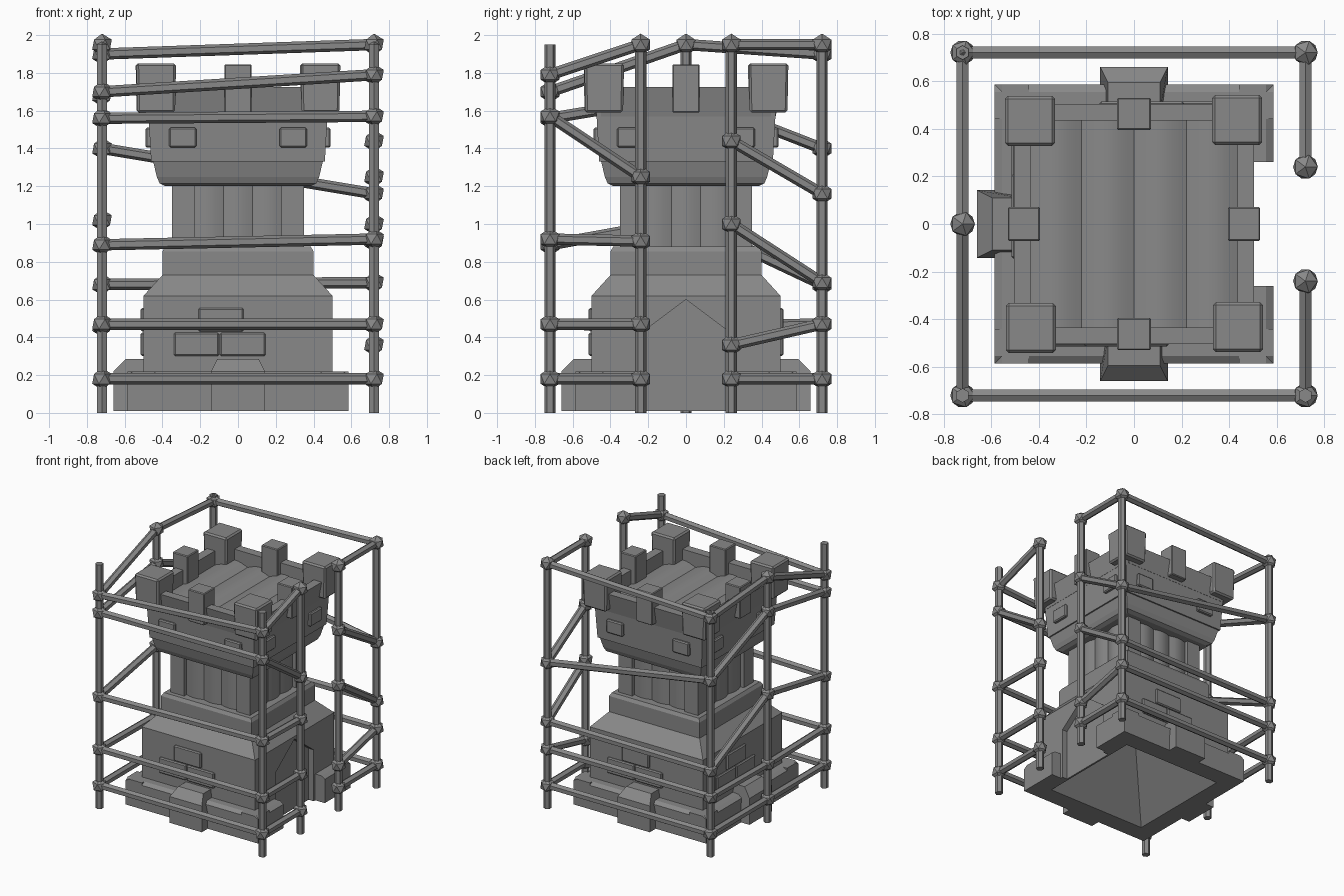
import bpy, bmesh, math
from mathutils import Vector, Matrix

cube = bpy.data.objects.get("Cube")
if cube:
    bpy.data.objects.remove(cube, do_unlink=True)

stone = bpy.data.materials.new("grey_stone")
stone.use_nodes = True
GREY = (0.25, 0.25, 0.25, 1)
stone.diffuse_color = GREY
stone.node_tree.nodes["Principled BSDF"].inputs["Base Color"].default_value = GREY


def finish(name, bm, turn=0, smooth=False):
    """Turn a bmesh about z, then make it an object."""
    bm.transform(Matrix.Rotation(turn, 4, 'Z'))
    bmesh.ops.recalc_face_normals(bm, faces=bm.faces)
    mesh = bpy.data.meshes.new(name)
    bm.to_mesh(mesh)
    bm.free()
    mesh.materials.append(stone)
    obj = bpy.data.objects.new(name, mesh)
    bpy.context.collection.objects.link(obj)
    if smooth:
        bpy.ops.object.select_all(action='DESELECT')
        obj.select_set(True)
        bpy.context.view_layer.objects.active = obj
        bpy.ops.object.shade_smooth_by_angle(angle=math.radians(30))
    return obj


def box(name, low, high, turn=0, bevel=0):
    low, high = Vector(low), Vector(high)
    bm = bmesh.new()
    bmesh.ops.create_cube(bm, size=1)
    for v in bm.verts:
        v.co = (low + high) / 2 + v.co * (high - low)
    if bevel:
        bmesh.ops.bevel(bm, geom=bm.edges[:], offset=bevel, segments=1, affect='EDGES')
    return finish(name, bm, turn)


def square_loft(name, rings, apex=None):
    """Stack square rings of (half width, height); apex hollows the bottom."""
    bm = bmesh.new()
    loops = [[bm.verts.new((sx * r, sy * r, z)) for sx, sy in
              ((-1, -1), (1, -1), (1, 1), (-1, 1))] for r, z in rings]
    for a, b in zip(loops, loops[1:]):
        for i in range(4):
            j = (i + 1) % 4
            bm.faces.new((a[i], a[j], b[j], b[i]))
    bm.faces.new(loops[-1])
    if apex:
        tip = bm.verts.new((0, 0, apex))
        for i in range(4):
            bm.faces.new((loops[0][i], tip, loops[0][(i + 1) % 4]))
    else:
        bm.faces.new(loops[0])
    return finish(name, bm)


def prism(name, points, start, end, axis, turn=0, smooth=False):
    """Extrude a 2D outline along the x or y axis."""
    bm = bmesh.new()
    place = (lambda p, d: (d, p[0], p[1])) if axis == 'x' else (lambda p, d: (p[0], d, p[1]))
    a, b = ([bm.verts.new(place(p, d)) for p in points] for d in (start, end))
    bm.faces.new(a)
    bm.faces.new(b)
    n = len(points)
    for i in range(n):
        j = (i + 1) % n
        bm.faces.new((a[i], a[j], b[j], b[i]))
    return finish(name, bm, turn, smooth)


def rod(name, start, end, radius=0.03):
    start, end = Vector(start), Vector(end)
    bm = bmesh.new()
    bmesh.ops.create_cone(bm, cap_ends=True, segments=6, radius1=radius,
                          radius2=radius, depth=(end - start).length)
    turn = (end - start).to_track_quat('Z', 'Y').to_matrix().to_4x4()
    bm.transform(Matrix.Translation((start + end) / 2) @ turn)
    return finish(name, bm)


QUARTER = math.pi / 2
SIDES = {"front": 0, "right": QUARTER, "back": 2 * QUARTER, "left": -QUARTER}

# Tower body with a hollow underside
body = square_loft("tower_body", [(0.44, 0.01), (0.5, 0.01), (0.5, 0.62), (0.4, 0.73),
                                  (0.4, 0.855), (0.385, 0.88), (0.3, 0.88)], apex=0.55)

# Pointed doorway recess
cutter = prism("door_cutter", [(-0.24, -0.1), (0.24, -0.1), (0.24, 0.42), (0, 0.6), (-0.24, 0.42)],
               0.455, 0.7, 'x')
cutter.hide_render = True
mod = body.modifiers.new("doorway", 'BOOLEAN')
mod.operation = 'DIFFERENCE'
mod.object = cutter
bpy.context.view_layer.objects.active = body
bpy.ops.object.modifier_apply(modifier=mod.name)
bpy.data.objects.remove(cutter, do_unlink=True)

# Plinth, open at the doorway
plinth = [(-0.44, 0.01), (-0.585, 0.01), (-0.585, 0.2), (-0.555, 0.22), (-0.44, 0.22)]
for side, turn in SIDES.items():
    spans = [(-0.585, -0.26), (0.26, 0.585)] if side == "right" else [(-0.585, 0.585)]
    for a, b in spans:
        prism(f"{side}_plinth", plinth, a, b, 'x', turn)

# Buttresses and raised bricks on the three closed sides
for side in ("front", "back", "left"):
    turn = SIDES[side]
    bm = bmesh.new()
    outline = [(-0.66, 0.01), (-0.66, 0.22), (-0.595, 0.285), (-0.48, 0.285), (-0.48, 0.01)]
    ends = []
    for s in (-1, 1):
        ends.append([bm.verts.new((s * (0.11 if z > 0.25 else 0.142), y, z)) for y, z in outline])
        bm.faces.new(ends[-1])
    for i in range(5):
        j = (i + 1) % 5
        bm.faces.new((ends[0][i], ends[0][j], ends[1][j], ends[1][i]))
    finish(f"{side}_buttress", bm, turn)
    for x, z in ((-0.34, 0.3), (-0.095, 0.3), (-0.21, 0.43)):
        box(f"{side}_brick", (x, -0.515, z), (x + 0.24, -0.48, z + 0.125), turn, 0.008)

# Column with corner posts and rounded planks
box("column_core", (-0.31, -0.31, 0.86), (0.31, 0.31, 1.22))
for sx in (-1, 1):
    for sy in (-1, 1):
        x, y = sorted((sx * 0.23, sx * 0.35)), sorted((sy * 0.23, sy * 0.35))
        box("column_post", (x[0], y[0], 0.87), (x[1], y[1], 1.22))
for side, turn in SIDES.items():
    for i in range(3):
        x = -0.233 + i * 0.155
        bm = bmesh.new()
        rows = [[bm.verts.new((x + 0.155 * t / 4, -0.318 - 0.018 * math.sin(math.pi * t / 4), z))
                 for t in range(5)] for z in (0.87, 1.22)]
        for t in range(4):
            bm.faces.new((rows[0][t], rows[0][t + 1], rows[1][t + 1], rows[1][t]))
        finish(f"{side}_column_plank", bm, turn, True)

# Corbel and head
square_loft("corbel", [(0.385, 1.2), (0.415, 1.215), (0.43, 1.25), (0.45, 1.335)])
square_loft("head", [(0.46, 1.33), (0.475, 1.6)])
for side, turn in SIDES.items():
    for x in (-0.365, 0.22):
        box(f"{side}_head_stone", (x, -0.49, 1.405), (x + 0.145, -0.44, 1.51), turn, 0.008)
    # Parapet wall and middle merlon
    prism(f"{side}_parapet", [(-0.435, 1.57), (-0.475, 1.57), (-0.505, 1.725), (-0.435, 1.725)],
          -0.45, 0.45, 'x', turn)
    box(f"{side}_merlon", (-0.072, -0.53, 1.59), (0.072, -0.395, 1.845), turn, 0.006)
    # Corner merlon, slightly flared
    bm = bmesh.new()
    bmesh.ops.create_cube(bm, size=1)
    for v in bm.verts:
        grow = 0.21 if v.co.z > 0 else 0.2
        v.co = Vector((-0.433 + v.co.x * grow, -0.437 + v.co.y * grow, 1.72 + v.co.z * 0.26))
    bmesh.ops.bevel(bm, geom=bm.edges[:], offset=0.012, segments=1, affect='EDGES')
    finish(f"{side}_corner_merlon", bm, turn)

# Roof deck of four rounded planks
for i in range(4):
    x = -0.44 + i * 0.22
    arc = [(x + 0.22 * t / 8, 1.61 + 0.03 * math.sin(math.pi * t / 8)) for t in range(9)]
    prism("deck_plank", [(x + 0.22, 1.58), (x, 1.58)] + arc, -0.44, 0.44, 'y', smooth=True)

# Scaffold: each pole has joints at five heights, tied to the next pole
P = 0.72
poles = [
    ((P, -0.24), (0.18, 0.47, 0.91, 1.25, 1.95)),
    ((P, -P), (0.18, 0.47, 0.92, 1.57, 1.79)),
    ((-P, -P), (0.18, 0.47, 0.89, 1.56, 1.7)),
    ((-P, 0), (0.18, 0.46, 1.02, 1.68, 1.95)),
    ((-P, P), (0.18, 0.47, 0.68, 1.4, 1.9)),
    ((P, P), (0.18, 0.47, 0.69, 1.16, 1.95)),
    ((P, 0.24), (0.18, 0.36, 1.0, 1.44, 1.95)),
]
for (x, y), heights in poles:
    rod("scaffold_pole", (x, y, 0), (x, y, 1.95))
    for z in heights:
        bm = bmesh.new()
        bmesh.ops.create_icosphere(bm, subdivisions=1, radius=0.058)
        bm.transform(Matrix.Translation((x, y, z)))
        finish("scaffold_joint", bm)
for (a, za), (b, zb) in zip(poles, poles[1:]):
    for h1, h2 in zip(za, zb):
        rod("scaffold_bar", (*a, h1), (*b, h2))
